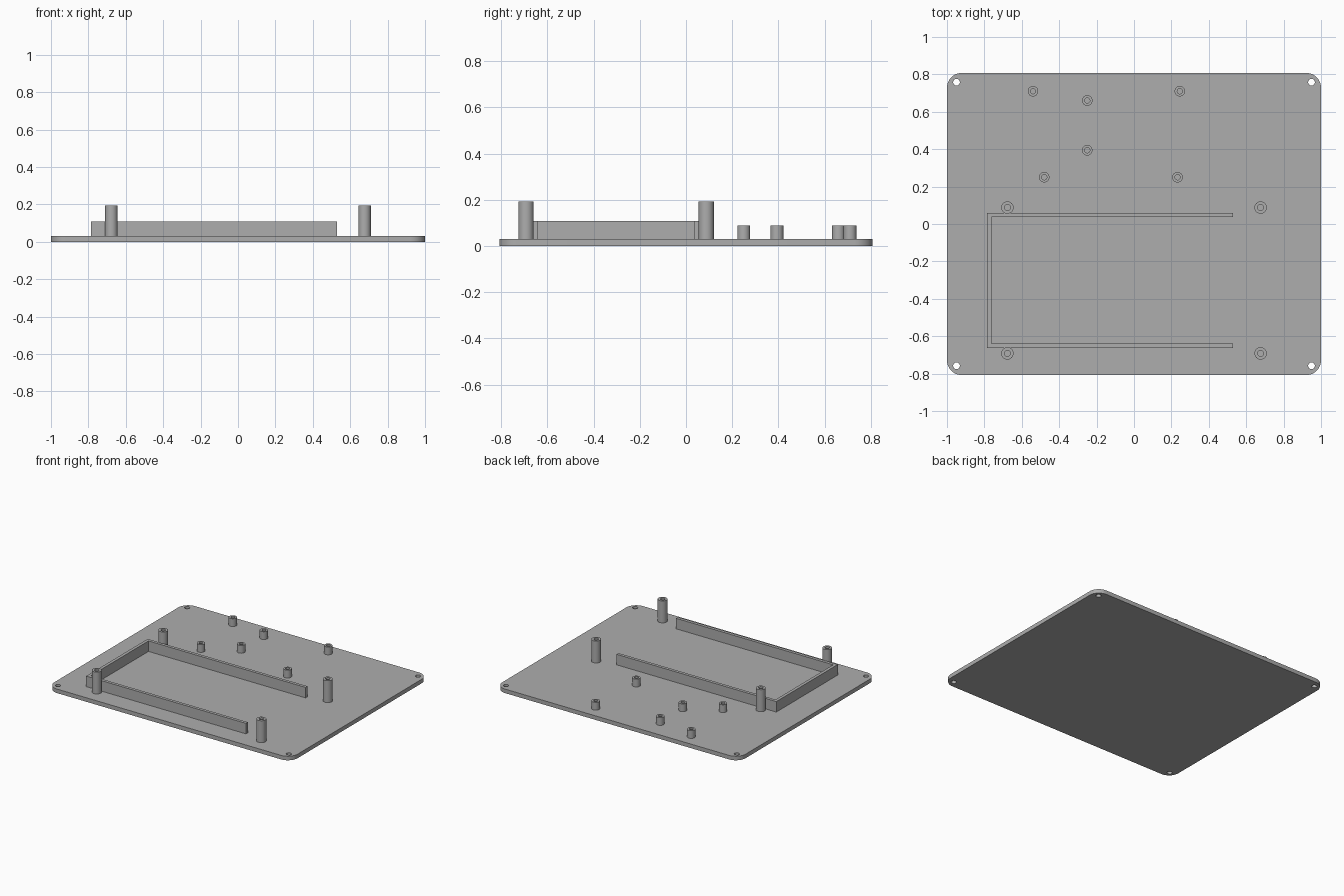
import bpy
import bmesh
from math import cos, sin, pi, radians

if "Cube" in bpy.data.objects:
    bpy.data.objects.remove(bpy.data.objects["Cube"], do_unlink=True)

PLATE_X, PLATE_Y, PLATE_TOP = 1.0, 0.808, 0.03
CORNER_R = 0.08

# Single grey material
grey = bpy.data.materials.new("matte_grey")
grey.use_nodes = True
grey.diffuse_color = (0.42, 0.42, 0.42, 1)
grey.node_tree.nodes["Principled BSDF"].inputs["Base Color"].default_value = (0.42, 0.42, 0.42, 1)


def arc(cx, cy, r, start, end, steps):
    angles = [start + (end - start) * i / steps for i in range(steps + 1)]
    return [(cx + r * cos(a), cy + r * sin(a)) for a in angles]


def circle(cx, cy, r, sides=32):
    return arc(cx, cy, r, 0, 2 * pi, sides)[:-1]


def extrude_outline(name, loops, z0, z1):
    """Fill closed 2D loops (inner loops become holes) and extrude from z0 to z1."""
    curve = bpy.data.curves.new(name + "_outline", "CURVE")
    curve.dimensions = "2D"
    curve.fill_mode = "BOTH"
    curve.extrude = (z1 - z0) / 2
    for loop in loops:
        spline = curve.splines.new("POLY")
        spline.points.add(len(loop) - 1)
        for point, (x, y) in zip(spline.points, loop):
            point.co = (x, y, 0, 1)
        spline.use_cyclic_u = True
    helper = bpy.data.objects.new(name + "_outline", curve)
    bpy.context.collection.objects.link(helper)
    graph = bpy.context.evaluated_depsgraph_get()
    mesh = bpy.data.meshes.new_from_object(helper.evaluated_get(graph))
    bpy.data.objects.remove(helper, do_unlink=True)
    bpy.data.curves.remove(curve)

    # Weld the caps to the sides and tidy the flat faces
    bm = bmesh.new()
    bm.from_mesh(mesh)
    bmesh.ops.remove_doubles(bm, verts=bm.verts, dist=0.0001)
    bmesh.ops.translate(bm, verts=bm.verts, vec=(0, 0, (z0 + z1) / 2))
    bmesh.ops.recalc_face_normals(bm, faces=bm.faces)
    bm.to_mesh(mesh)
    bm.free()
    mesh.name = name
    mesh.materials.clear()
    mesh.materials.append(grey)
    obj = bpy.data.objects.new(name, mesh)
    bpy.context.collection.objects.link(obj)
    bpy.ops.object.select_all(action="DESELECT")
    obj.select_set(True)
    bpy.context.view_layer.objects.active = obj
    bpy.ops.object.shade_smooth_by_angle(angle=radians(30))
    return obj


# Base plate with rounded corners and four screw holes
corners = [(1, 1), (-1, 1), (-1, -1), (1, -1)]
outline = []
for i, (sx, sy) in enumerate(corners):
    outline += arc(sx * (PLATE_X - CORNER_R), sy * (PLATE_Y - CORNER_R),
                   CORNER_R, i * pi / 2, (i + 1) * pi / 2, 10)
holes = [circle(sx * 0.949, sy * 0.758, 0.018) for sx, sy in corners]
extrude_outline("base_plate", [outline] + holes, 0, PLATE_TOP)

# Three-sided tray wall, open on the +x side
x0, x1, y0, y1, t = -0.785, 0.53, -0.663, 0.06, 0.023
tray = [(x0, y0), (x1, y0), (x1, y0 + t), (x0 + t, y0 + t),
        (x0 + t, y1 - t), (x1, y1 - t), (x1, y1), (x0, y1)]
extrude_outline("tray_wall", [tray], PLATE_TOP, 0.108)


# Hollow standoffs
def standoff(name, x, y, radius, bore, top):
    extrude_outline(name, [circle(x, y, radius), circle(x, y, bore)], PLATE_TOP, top)


for x, side in ((-0.677, "right"), (0.677, "left")):
    for y, end in ((-0.692, "front"), (0.088, "back")):
        standoff(f"tall_standoff_{end}_{side}", x, y, 0.033, 0.016, 0.193)

short_spots = [(-0.54, 0.71), (-0.25, 0.66), (0.245, 0.71),
               (-0.25, 0.394), (-0.48, 0.25), (0.233, 0.25)]
for i, (x, y) in enumerate(short_spots, 1):
    standoff(f"short_standoff_{i}", x, y, 0.028, 0.014, 0.088)
